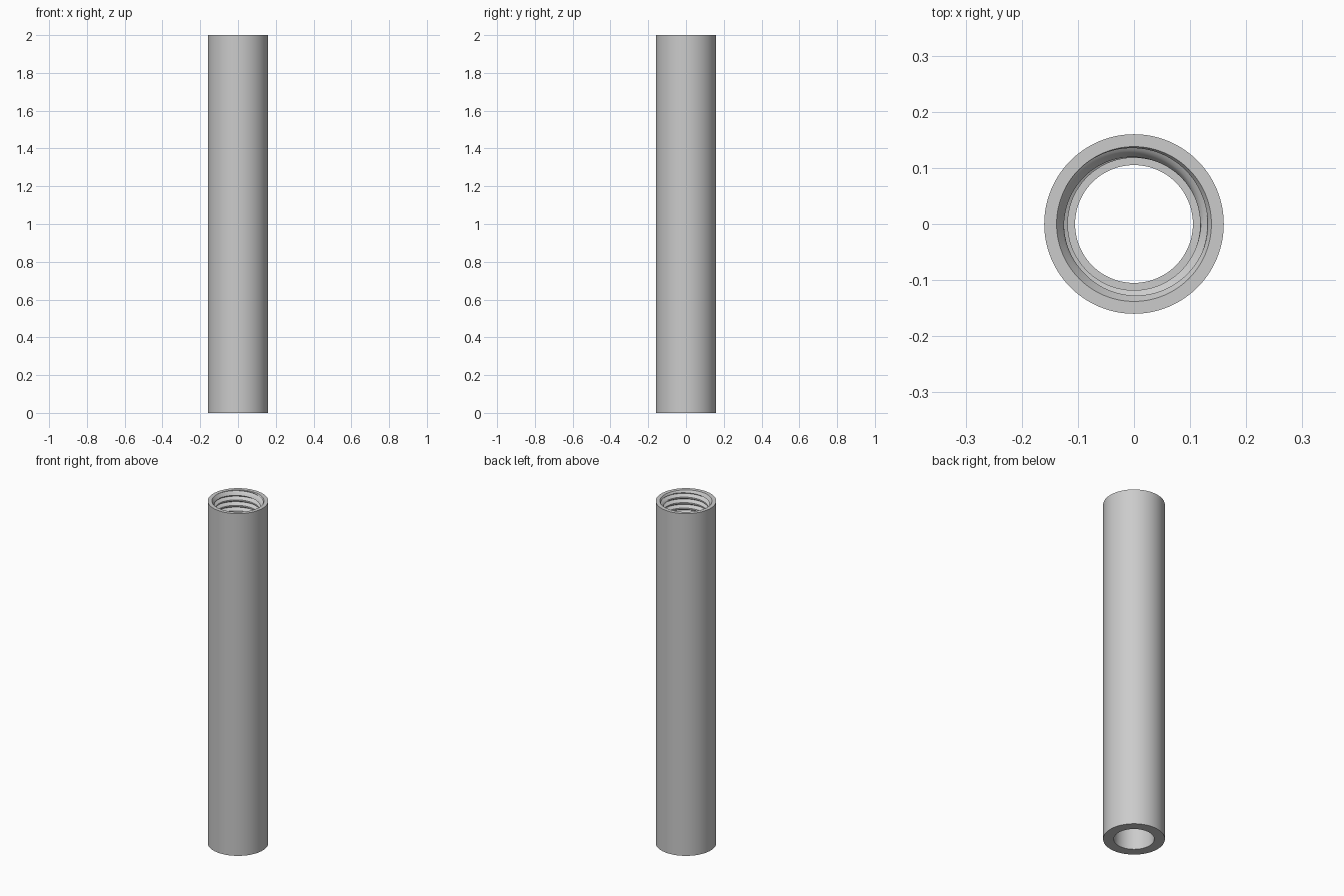
import bpy, bmesh, math

cube = bpy.data.objects.get("Cube")
if cube:
    bpy.data.objects.remove(cube, do_unlink=True)

# Main dimensions
HEIGHT, OUTER, BORE = 2.0, 0.16, 0.105
ROOT, CREST = 0.138, 0.118           # thread radii
PITCH, THREAD_LENGTH = 0.032, 0.4
CHAMFER = 0.03
SEGMENTS, STEPS = 96, 8              # columns around, rows per thread turn
FLOOR = HEIGHT - THREAD_LENGTH


def clamp(v, low=0.0, high=1.0):
    return max(low, min(high, v))


def thread_radius(z, turn):
    """V thread with flat crests, chamfered mouth and run-out at the floor."""
    phase = ((z - FLOOR) / PITCH - turn) % 1.0
    groove = clamp((abs(2 * phase - 1) - 0.25) / 0.75)
    groove = min(groove, (z - FLOOR) / PITCH)
    mouth = 1 - (HEIGHT - z) / CHAMFER
    return CREST + (ROOT - CREST) * max(groove, mouth)


bm = bmesh.new()


def add_row(point):
    row = []
    for i in range(SEGMENTS + 1):
        turn = i / SEGMENTS
        r, z = point(turn)
        a = math.tau * turn
        row.append(bm.verts.new((r * math.cos(a), r * math.sin(a), z)))
    return row


def helix_row(k):
    def point(turn):
        z = clamp(FLOOR + PITCH * (k / STEPS + turn), FLOOR, HEIGHT)
        return thread_radius(z, turn), z
    return add_row(point)


# Threaded socket, rows follow the helix from floor to mouth
last = math.ceil(STEPS * THREAD_LENGTH / PITCH)
rows = [helix_row(k) for k in range(-STEPS, last + 1)]

# Rim, outer wall, base and plain bore
for r, z in ((OUTER, HEIGHT), (OUTER, 0), (BORE, 0), (BORE, FLOOR)):
    rows.append(add_row(lambda turn, r=r, z=z: (r, z)))

for lower, upper in zip(rows, rows[1:] + rows[:1]):
    for i in range(SEGMENTS):
        bm.faces.new((lower[i], lower[i + 1], upper[i + 1], upper[i]))

bmesh.ops.remove_doubles(bm, verts=bm.verts, dist=0.00001)
bmesh.ops.recalc_face_normals(bm, faces=bm.faces)

mesh = bpy.data.meshes.new("threaded_tube")
bm.to_mesh(mesh)
bm.free()
tube = bpy.data.objects.new("threaded_tube", mesh)
bpy.context.collection.objects.link(tube)

# Plain grey metal
grey = bpy.data.materials.new("light grey")
grey.use_nodes = True
colour = (0.6, 0.6, 0.6, 1)
grey.diffuse_color = colour
grey.node_tree.nodes["Principled BSDF"].inputs["Base Color"].default_value = colour
mesh.materials.append(grey)

bpy.ops.object.select_all(action="DESELECT")
tube.select_set(True)
bpy.context.view_layer.objects.active = tube
bpy.ops.object.shade_smooth_by_angle(angle=math.radians(30))
